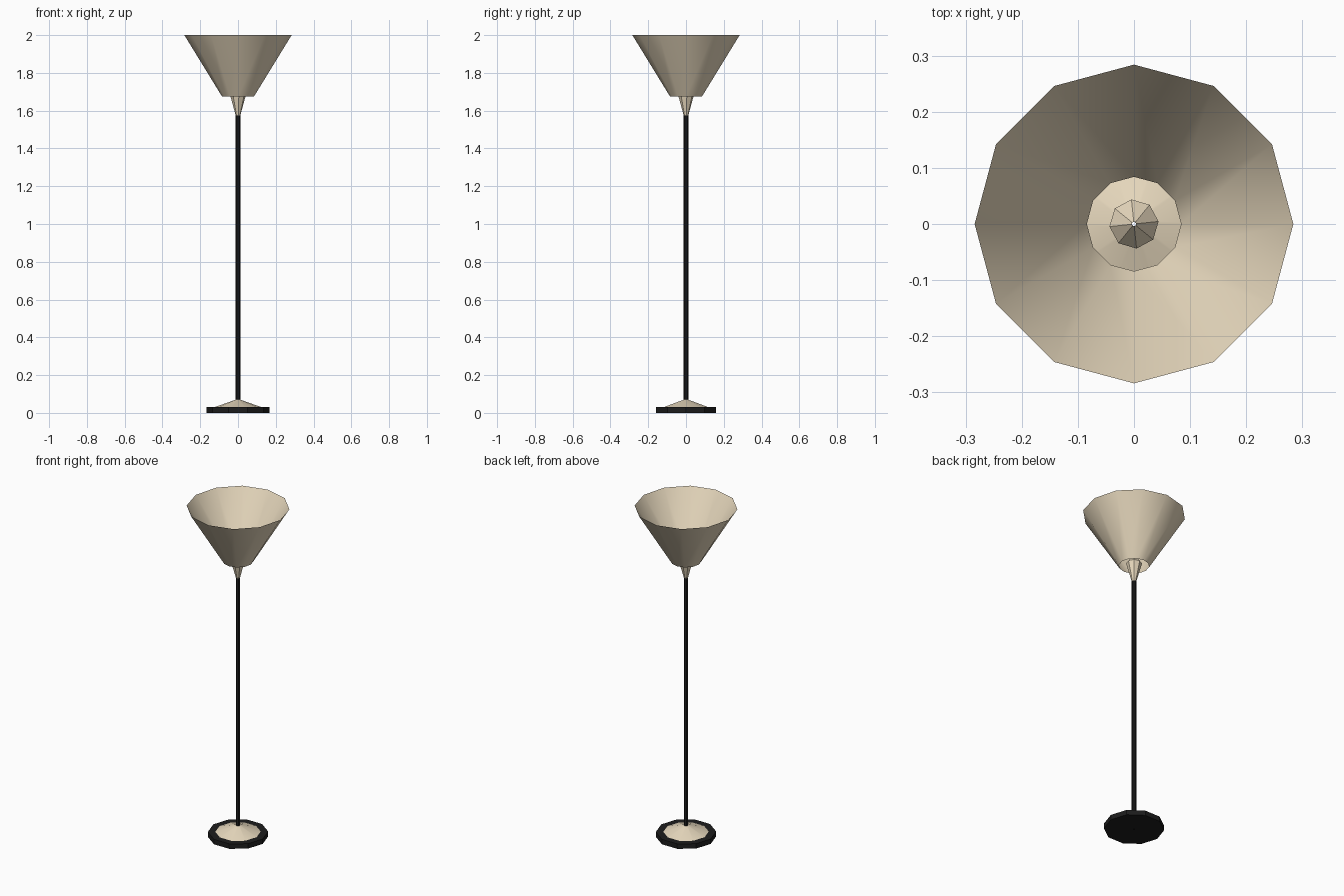
import bpy, bmesh, math

if "Cube" in bpy.data.objects:
    bpy.data.objects.remove(bpy.data.objects["Cube"])


def material(name, color):
    m = bpy.data.materials.new(name)
    m.diffuse_color = (*color, 1.0)
    m.use_nodes = True
    m.node_tree.nodes["Principled BSDF"].inputs["Base Color"].default_value = m.diffuse_color
    return m


cream = material("cream", (0.80, 0.69, 0.51))
black = material("black", (0.012, 0.012, 0.012))


def lathe(name, profile, sides, mat, turn=0.0, inward=False):
    """Revolve (radius, z) points around the z axis, leaving the ends open."""
    bm = bmesh.new()
    rings = []
    for r, z in profile:
        angles = [math.radians(turn) + 2 * math.pi * i / sides for i in range(sides)]
        rings.append([bm.verts.new((r * math.cos(a), r * math.sin(a), z)) for a in angles])
    for low, high in zip(rings, rings[1:]):
        for i in range(sides):
            j = (i + 1) % sides
            bm.faces.new((low[i], low[j], high[j], high[i]))
    mesh = bpy.data.meshes.new(name)
    bm.to_mesh(mesh)
    bm.free()
    mesh.materials.append(mat)
    obj = bpy.data.objects.new(name, mesh)
    bpy.context.collection.objects.link(obj)
    bpy.ops.object.select_all(action='DESELECT')
    obj.select_set(True)
    bpy.context.view_layer.objects.active = obj
    bpy.ops.object.shade_smooth_by_angle(angle=math.radians(30))
    return obj


# Foot: black ten-sided disc with a shallow cream cone on it
lathe("base_disc", [(0.004, 0.0), (0.166, 0.0), (0.166, 0.03), (0.004, 0.03)], 10, black)
lathe("base_cone", [(0.125, 0.03), (0.012, 0.07)], 10, cream)

# Thin upright pole
lathe("pole", [(0.0125, 0.03), (0.0125, 1.575)], 8, black)

# Lamp holder: narrow cone with a pointed cap, standing inside the shade
lathe("lamp_holder", [(0.011, 1.57), (0.044, 1.69), (0.004, 1.74)], 8, cream, turn=6)

# Open twelve-sided shade
lathe("shade", [(0.084, 1.674), (0.284, 2.0)], 12, cream)
